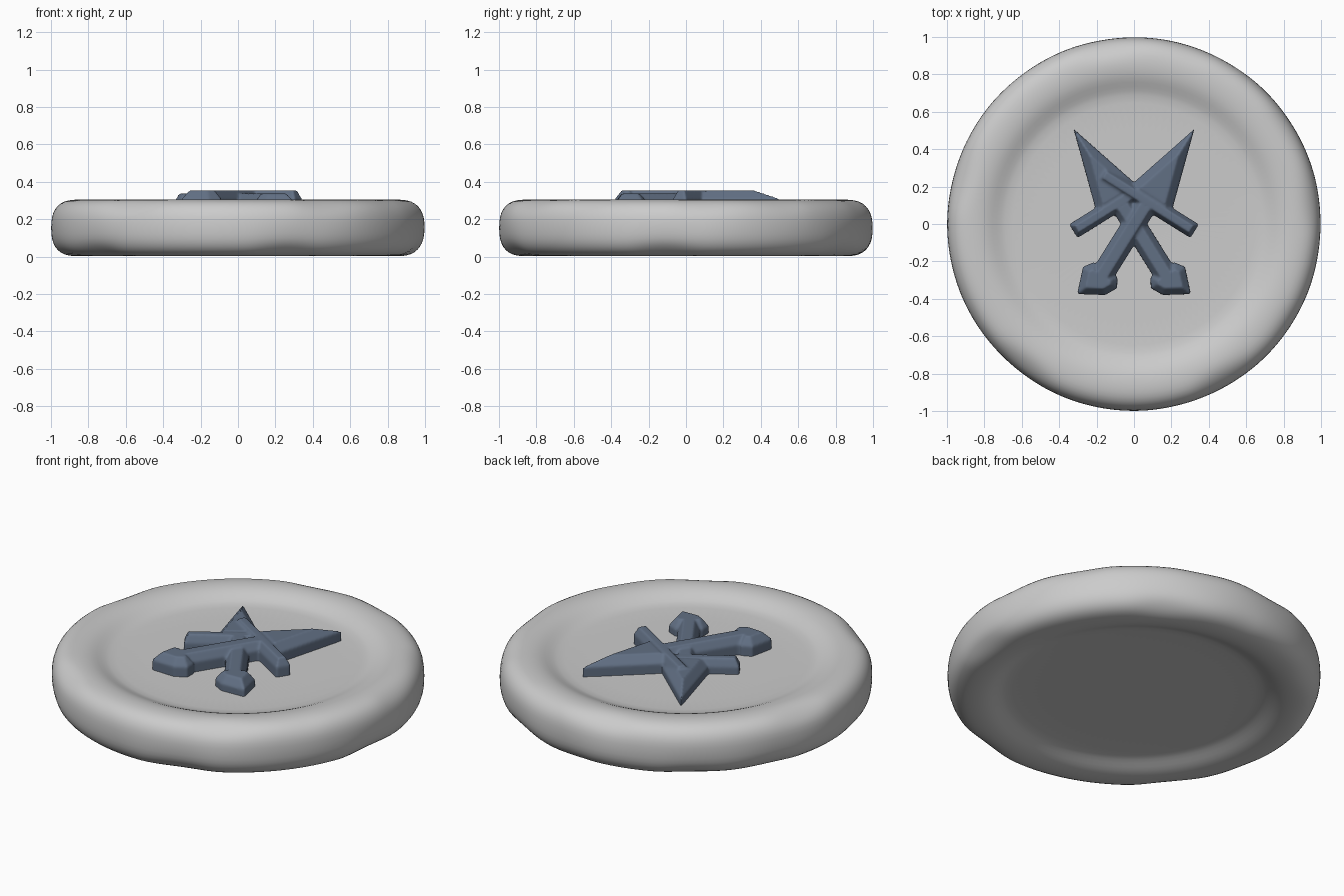
import bpy, bmesh, math
from mathutils import Vector

if "Cube" in bpy.data.objects:
    bpy.data.objects.remove(bpy.data.objects["Cube"])


def make_object(name, bm):
    bmesh.ops.recalc_face_normals(bm, faces=bm.faces)
    mesh = bpy.data.meshes.new(name)
    bm.to_mesh(mesh)
    bm.free()
    mesh.polygons.foreach_set("use_smooth", [True] * len(mesh.polygons))
    obj = bpy.data.objects.new(name, mesh)
    bpy.context.collection.objects.link(obj)
    return obj


# Stone disc: lathed profile with a rounded rim and a dished face on each side
MID = 0.153
upper = [(0.64, 0.25), (0.69, 0.255), (0.735, 0.272), (0.78, 0.294), (0.83, 0.304),
         (0.88, 0.305), (0.93, 0.297), (0.968, 0.272), (0.99, 0.235), (1.0, 0.19)]
profile = upper + [(r, 2 * MID - z) for r, z in reversed(upper)]
SEGMENTS = 96

bm = bmesh.new()
rings = []
for i, (r, z) in enumerate(profile):
    ring = []
    for s in range(SEGMENTS):
        a = 2 * math.pi * s / SEGMENTS
        # gentle hand-worn dents along the rounded corners of the rim
        corner = max(0.0, 1 - abs(r - 0.955) / 0.06)
        phase = 0.0 if z > MID else 2.0
        dent = max(0.0, math.sin(5 * a + phase) + math.sin(11 * a + 1 + phase) * 0.8)
        k = 0.008 * corner * dent
        rr, zz = r - k, z - math.copysign(k, z - MID)
        ring.append(bm.verts.new((rr * math.cos(a), rr * math.sin(a), zz)))
    rings.append(ring)
for lower, higher in zip(rings, rings[1:]):
    for s in range(SEGMENTS):
        t = (s + 1) % SEGMENTS
        bm.faces.new((lower[s], lower[t], higher[t], higher[s]))
bm.faces.new(rings[0])
bm.faces.new(rings[-1])
disc = make_object("stone_disc", bm)
sub = disc.modifiers.new("smooth_rim", 'SUBSURF')
sub.levels = sub.render_levels = 1


# Daggers: convex chamfered slabs fused together
def inset(points, d):
    """Offset a convex counter-clockwise outline inward by d."""
    n = len(points)
    out = []
    for i in range(n):
        p0, p1, p2 = (Vector(points[(i + k) % n]) for k in (-1, 0, 1))
        e1, e2 = (p1 - p0).normalized(), (p2 - p1).normalized()
        n1, n2 = Vector((-e1.y, e1.x)), Vector((-e2.y, e2.x))
        out.append(p1 + (n1 + n2) * d / (1 + n1.dot(n2)))
    return out


def slab(bm, points, top, chamfer=0.03):
    layers = [(points, 0.21), (points, top - 0.045), (inset(points, chamfer), top)]
    loops = [[bm.verts.new((p[0], p[1], z)) for p in pts] for pts, z in layers]
    n = len(points)
    bm.faces.new(list(reversed(loops[0])))
    bm.faces.new(loops[-1])
    for a, b in zip(loops, loops[1:]):
        for i in range(n):
            j = (i + 1) % n
            bm.faces.new((a[i], a[j], b[j], b[i]))


# One dagger in its own frame: u across the blade, v along it toward the tip
ANGLE = math.atan2(0.53, 0.85)
CENTRE = Vector((0.075, 0.12))
blade = [(-0.135, -0.01), (0.145, -0.01), (0.005, 0.46)]
guard = [(-0.295, -0.045), (0.295, -0.045), (0.295, 0.04), (-0.295, 0.04)]
grip = [(-0.06, -0.5), (0.06, -0.5), (0.06, 0.0), (-0.06, 0.0)]
pommel = [(-0.06, -0.62), (0.07, -0.545), (0.105, -0.48), (0.075, -0.43),
          (-0.075, -0.43), (-0.11, -0.48)]
# (outline, chamfer)
parts = [(blade, 0.045), (guard, 0.022), (grip, 0.03), (pommel, 0.035)]

bm = bmesh.new()
c, s = math.cos(ANGLE), math.sin(ANGLE)
for side, top in ((1, 0.353), (-1, 0.336)):
    for outline, chamfer in parts:
        pts = [(side * (CENTRE.x + u * c + v * s), CENTRE.y - u * s + v * c) for u, v in outline]
        if side < 0:
            pts.reverse()
        slab(bm, pts, top, chamfer)
daggers = make_object("crossed_daggers", bm)
remesh = daggers.modifiers.new("fuse", 'REMESH')
remesh.mode = 'VOXEL'
remesh.voxel_size = 0.008
remesh.use_smooth_shade = True
soften = daggers.modifiers.new("soften", 'SMOOTH')
soften.factor = 0.5
soften.iterations = 3

metal = bpy.data.materials.new("dark_blue_metal")
metal.diffuse_color = (0.12, 0.16, 0.23, 1)
metal.use_nodes = True
metal.node_tree.nodes["Principled BSDF"].inputs["Base Color"].default_value = metal.diffuse_color
daggers.data.materials.append(metal)
